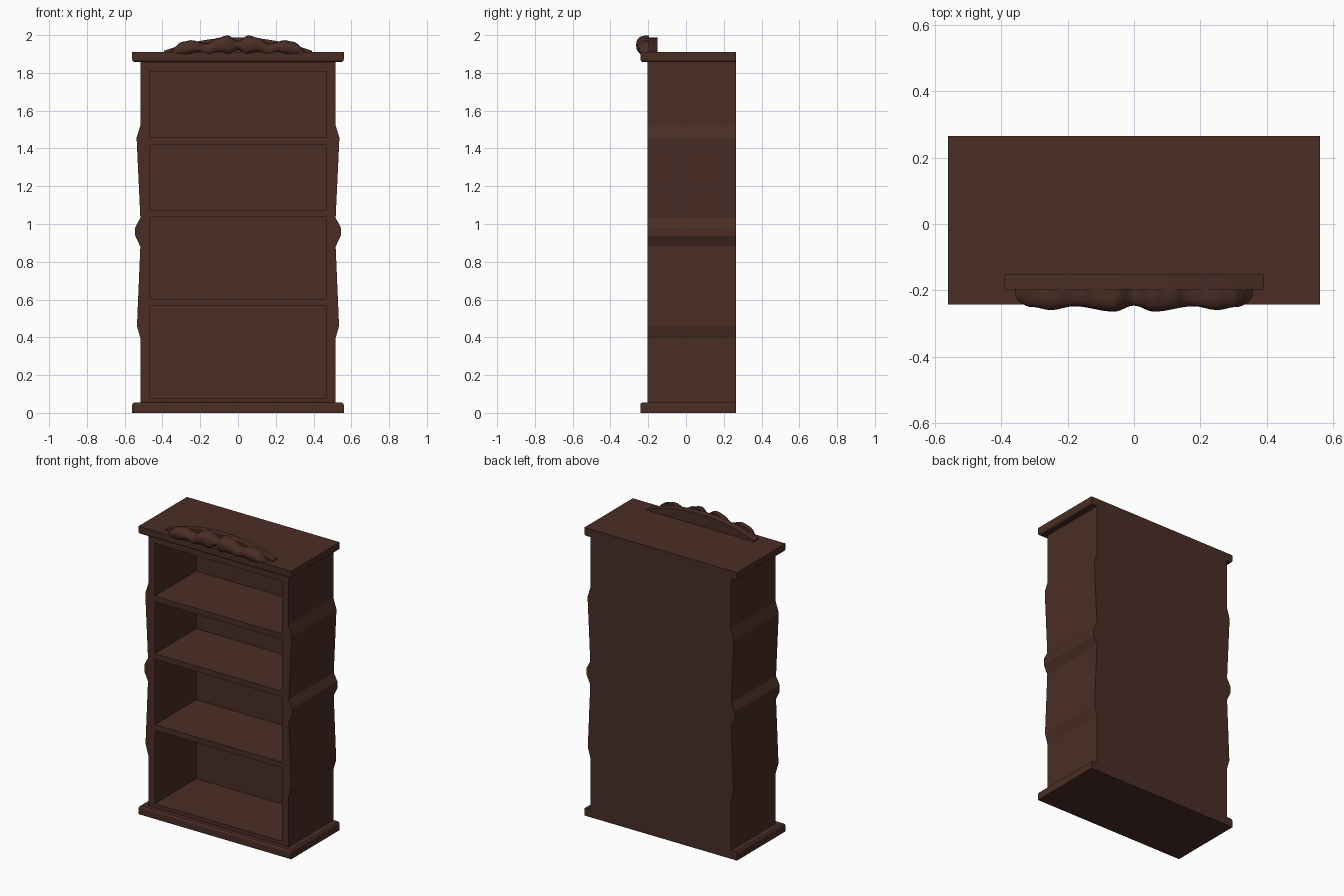
import bpy, bmesh, math

if "Cube" in bpy.data.objects:
    bpy.data.objects.remove(bpy.data.objects["Cube"])

wood = bpy.data.materials.new("dark walnut brown")
wood.diffuse_color = (0.069, 0.027, 0.018, 1)
wood.use_nodes = True
wood.node_tree.nodes["Principled BSDF"].inputs["Base Color"].default_value = wood.diffuse_color

FRONT, BACK = -0.205, 0.265
INNER = 0.467


def make(name, verts, faces):
    me = bpy.data.meshes.new(name)
    me.from_pydata(verts, [], faces)
    bm = bmesh.new()
    bm.from_mesh(me)
    bmesh.ops.recalc_face_normals(bm, faces=bm.faces)
    bm.to_mesh(me)
    bm.free()
    me.materials.append(wood)
    ob = bpy.data.objects.new(name, me)
    bpy.context.collection.objects.link(ob)
    return ob


def loft(name, rings):
    """Skin equal-length closed rings and cap both ends."""
    n = len(rings[0])
    verts = [v for r in rings for v in r]
    faces = [(i * n + j, i * n + (j + 1) % n, (i + 1) * n + (j + 1) % n, (i + 1) * n + j)
             for i in range(len(rings) - 1) for j in range(n)]
    faces += [tuple(range(n)), tuple(range(len(verts) - n, len(verts)))]
    return make(name, verts, faces)


def rect(hx, y0, y1, z):
    return [(-hx, y0, z), (hx, y0, z), (hx, y1, z), (-hx, y1, z)]


def box(name, hx, y0, y1, z0, z1):
    return loft(name, [rect(hx, y0, y1, z0), rect(hx, y0, y1, z1)])


def extrude_y(name, outline, y0, y1):
    return loft(name, [[(x, y, z) for x, z in outline] for y in (y0, y1)])


def smooth_curve(points, x):
    """Cosine interpolation through (x, value) points."""
    for (x0, a), (x1, b) in zip(points, points[1:]):
        if x <= x1:
            t = (x - x0) / (x1 - x0)
            return a + (b - a) * (1 - math.cos(math.pi * t)) / 2
    return points[-1][1]


# plinth and cornice slabs, eased on front and sides, flush at the back
loft("plinth", [rect(0.56 - i, -0.242 + i, BACK, z)
                for z, i in ((0, 0), (0.042, 0), (0.050, 0.003), (0.055, 0.010))])
loft("cornice", [rect(0.56 - i, -0.242 + i, BACK, z)
                 for z, i in ((1.858, 0.010), (1.863, 0.003), (1.871, 0), (1.91, 0))])

# side panels with the stepped, swelling outline
swell = [(0.515, 0.055), (0.515, 0.39), (0.535, 0.46), (0.517, 0.88), (0.544, 0.938),
         (0.544, 0.982), (0.517, 1.033), (0.537, 1.457), (0.515, 1.527), (0.515, 1.86)]
for s, side in ((-1, "left"), (1, "right")):
    outline = [(s * x, z) for x, z in swell] + [(s * INNER, 1.86), (s * INNER, 0.055)]
    extrude_y(side + "_side_panel", outline, FRONT, BACK)

# back panel, shelves and rails
box("back_panel", INNER, 0.23, BACK, 0.055, 1.86)
for name, z0, z1 in (("bottom_board", 0.055, 0.08), ("lower_shelf", 0.567, 0.604),
                     ("middle_shelf", 1.038, 1.075), ("upper_shelf", 1.42, 1.457),
                     ("top_rail", 1.807, 1.86)):
    box(name, INNER, FRONT, 0.23, z0, z1)

# arched crest plate
arch = [(-0.392, 1.91)]
for i in range(25):
    x = -0.392 + 0.784 * i / 24
    arch.append((x, 1.917 + 0.071 * (1 - (x / 0.392) ** 2)))
arch.append((0.392, 1.91))
extrude_y("crest_plate", arch, -0.198, -0.152)

# carved leaf relief: top edge, bottom edge and projection along each half
TOP = [(0, 1.968), (0.055, 1.998), (0.11, 1.985), (0.165, 1.955), (0.25, 1.973),
       (0.29, 1.965), (0.385, 1.897)]
LOW = [(0, 1.925), (0.04, 1.893), (0.10, 1.905), (0.16, 1.890), (0.21, 1.905),
       (0.27, 1.892), (0.385, 1.890)]
OUT = [(0, -0.246), (0.06, -0.264), (0.18, -0.248), (0.25, -0.259), (0.31, -0.250),
       (0.385, -0.215)]
for s, side in ((-1, "left"), (1, "right")):
    rings = []
    for i in range(41):
        x = 0.385 * i / 40
        t, b, y = (smooth_curve(c, x) for c in (TOP, LOW, OUT))
        ring = []
        for k in range(15):
            a = math.pi * k / 14
            # gently squared half-round section, flat at the back
            c, n = math.cos(a), math.sin(a)
            c = math.copysign(abs(c) ** 0.8, c)
            ring.append((s * x, -0.197 + (y + 0.197) * max(n, 0) ** 0.7,
                         (t + b) / 2 + (t - b) / 2 * c))
        rings.append(ring)
    leaf = loft(side + "_carved_leaf", rings)
    bpy.ops.object.select_all(action='DESELECT')
    leaf.select_set(True)
    bpy.context.view_layer.objects.active = leaf
    bpy.ops.object.shade_smooth_by_angle(angle=math.radians(40))
